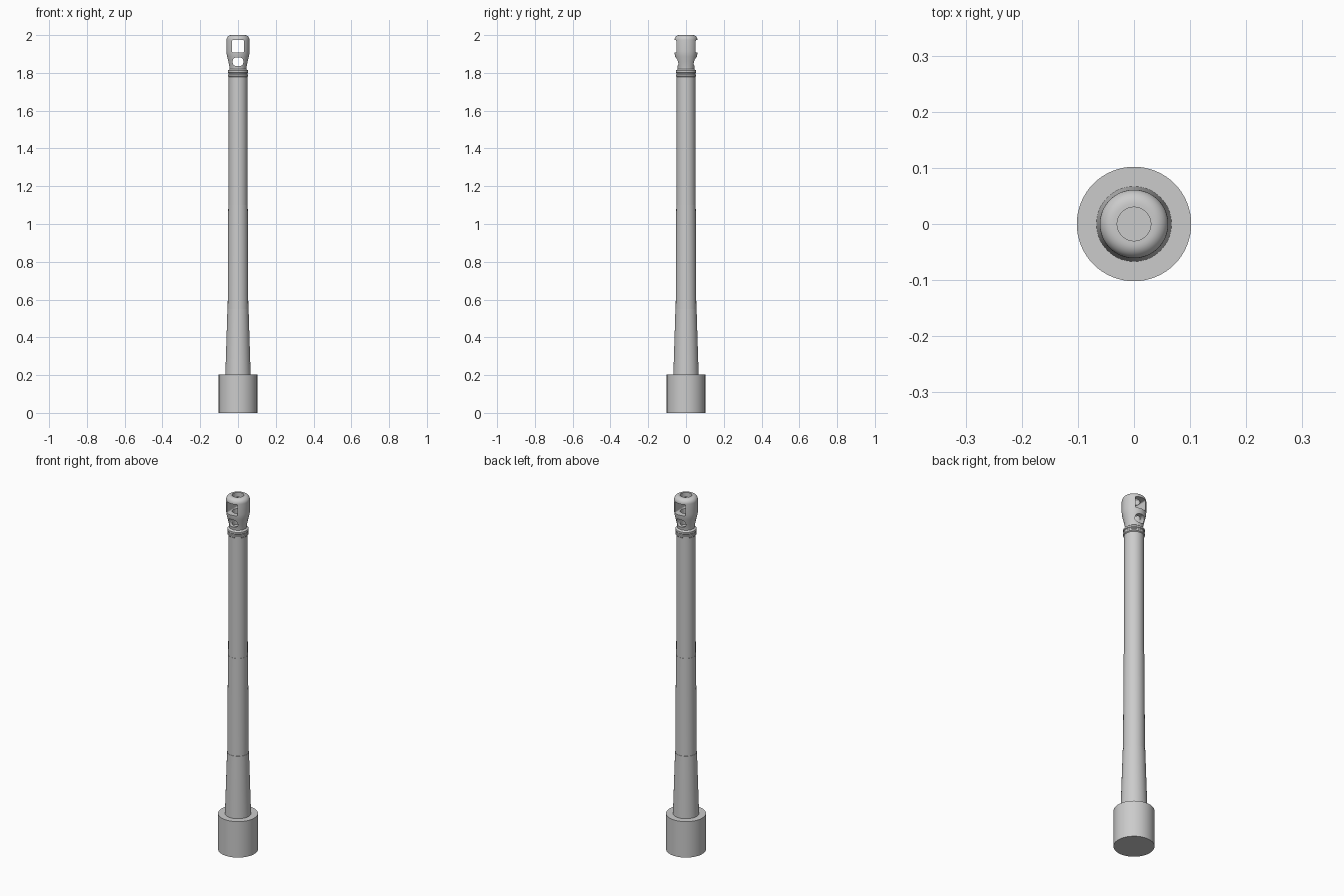
import bpy, math
from math import cos, sin, pi

cube = bpy.data.objects.get("Cube")
if cube:
    bpy.data.objects.remove(cube, do_unlink=True)

SIDES = 64


def mesh_object(name, verts, faces):
    mesh = bpy.data.meshes.new(name)
    mesh.from_pydata(verts, [], faces)
    mesh.update()
    obj = bpy.data.objects.new(name, mesh)
    bpy.context.collection.objects.link(obj)
    return obj


def select(obj):
    bpy.ops.object.select_all(action='DESELECT')
    obj.select_set(True)
    bpy.context.view_layer.objects.active = obj


def smooth(obj):
    select(obj)
    bpy.ops.object.shade_smooth_by_angle(angle=math.radians(35))


def lathe(name, profile):
    """Spin (radius, z) points, listed bottom to top, and cap both ends."""
    verts = [(r * cos(2 * pi * i / SIDES), r * sin(2 * pi * i / SIDES), z)
             for r, z in profile for i in range(SIDES)]
    faces = []
    for k in range(len(profile) - 1):
        a, b = k * SIDES, (k + 1) * SIDES
        for i in range(SIDES):
            j = (i + 1) % SIDES
            faces.append((a + i, a + j, b + j, b + i))
    last = (len(profile) - 1) * SIDES
    faces.append(tuple(reversed(range(SIDES))))
    faces.append(tuple(range(last, last + SIDES)))
    obj = mesh_object(name, verts, faces)
    smooth(obj)
    return obj


def cut_port(target, z, half_w, half_h, corner, depth=0.1, steps=6):
    """Cut a rounded rectangular port right through the target along y."""
    outline = []
    for q, (sx, sz) in enumerate([(1, 1), (-1, 1), (-1, -1), (1, -1)]):
        for s in range(steps + 1):
            t = (q + s / steps) * pi / 2
            outline.append((sx * (half_w - corner) + corner * cos(t),
                            z + sz * (half_h - corner) + corner * sin(t)))
    n = len(outline)
    verts = [(x, y, h) for y in (-depth, depth) for x, h in outline]
    faces = [tuple(range(n)), tuple(reversed(range(n, 2 * n)))]
    faces += [(i, i + n, (i + 1) % n + n, (i + 1) % n) for i in range(n)]
    cutter = mesh_object("port_cutter", verts, faces)
    cutter.hide_render = True
    mod = target.modifiers.new("port", 'BOOLEAN')
    mod.operation, mod.solver, mod.object = 'DIFFERENCE', 'EXACT', cutter
    select(target)
    bpy.ops.object.modifier_apply(modifier=mod.name)
    bpy.data.objects.remove(cutter, do_unlink=True)


# Heavy base sleeve
lathe("base_sleeve", [(0.102, 0), (0.102, 0.203)])

# Barrel: tapered root, then two slightly stepped tubes
lathe("barrel", [(0.067, 0.2), (0.056, 0.55), (0.0545, 0.55), (0.0515, 1.1),
                 (0.05, 1.1), (0.049, 1.785)])

# Locking collar with a narrow groove
lathe("collar", [(0.049, 1.778), (0.054, 1.782), (0.054, 1.79), (0.051, 1.793),
                 (0.051, 1.8), (0.054, 1.803), (0.054, 1.813), (0.044, 1.82)])

# Muzzle brake: flared body, rounded crown, blind bore
flare = [(0.044, 1.78), (0.044, 1.82), (0.046, 1.835), (0.051, 1.86),
         (0.057, 1.885), (0.06, 1.9), (0.061, 1.915)]
crown = [(0.036 + 0.025 * cos(t * pi / 16), 1.975 + 0.025 * sin(t * pi / 16))
         for t in range(9)]
brake = lathe("muzzle_brake", flare + crown + [(0.03, 2.0), (0.03, 1.8)])

# Large upper and small lower side ports
cut_port(brake, z=1.941, half_w=0.033, half_h=0.032, corner=0.006)
cut_port(brake, z=1.859, half_w=0.028, half_h=0.022, corner=0.018)
smooth(brake)
